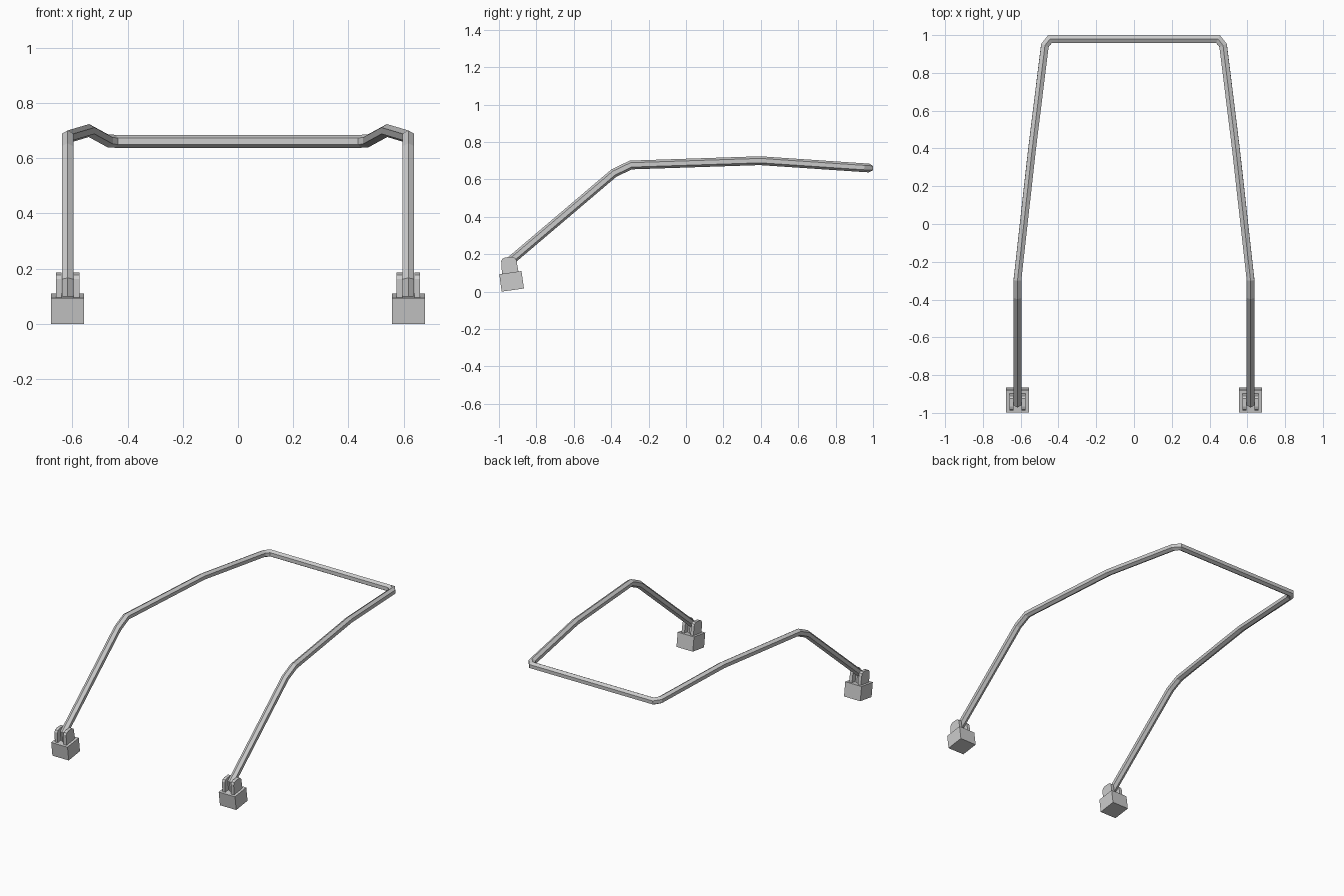
import bpy, bmesh, math
from mathutils import Vector, Matrix

if "Cube" in bpy.data.objects:
    bpy.data.objects.remove(bpy.data.objects["Cube"])

X = 0.617  # sideways position of the right leg


def finish(name, bm):
    """Turn a right-hand-side bmesh into an object mirrored across x = 0."""
    bmesh.ops.recalc_face_normals(bm, faces=bm.faces)
    mesh = bpy.data.meshes.new(name)
    bm.to_mesh(mesh)
    bm.free()
    ob = bpy.data.objects.new(name, mesh)
    bpy.context.collection.objects.link(ob)
    mir = ob.modifiers.new("mirror", 'MIRROR')
    mir.use_clip = True
    return ob


def sweep(bm, path, radius, sides, end_dir):
    """Constant-section mitred tube along a path."""
    pts = [Vector(p) for p in path]
    d = (pts[1] - pts[0]).normalized()
    side = Vector((1, 0, 0))
    up = side.cross(d)
    ring = [pts[0] + radius * (math.cos(a) * up + math.sin(a) * side)
            for a in (2 * math.pi * i / sides for i in range(sides))]
    prev = [bm.verts.new(v) for v in ring]
    bm.faces.new(prev)
    for i in range(1, len(pts)):
        d = (pts[i] - pts[i - 1]).normalized()
        nxt = (pts[i + 1] - pts[i]).normalized() if i + 1 < len(pts) else Vector(end_dir)
        n = (d + nxt).normalized()
        ring = [v + d * ((pts[i] - v).dot(n) / d.dot(n)) for v in ring]
        cur = [bm.verts.new(v) for v in ring]
        for k in range(sides):
            j = (k + 1) % sides
            bm.faces.new((prev[k], prev[j], cur[j], cur[k]))
        prev = cur


# Hexagonal tube frame: right half, open at the mirror plane
bm = bmesh.new()
sweep(bm, [(X, -0.936, 0.08), (X, -0.947, 0.157), (X, -0.385, 0.634),
           (X, -0.295, 0.677), (0.54, 0.395, 0.70), (0.472, 0.945, 0.663),
           (0.445, 0.979, 0.661), (0, 0.979, 0.661)], 0.0235, 6, (-1, 0, 0))
finish("tube_frame", bm)

# Tilted foot blocks
bm = bmesh.new()
bmesh.ops.create_cube(bm, size=1, matrix=Matrix.Translation((X, -0.9325, 0.055))
                      @ Matrix.Rotation(math.radians(8), 4, 'X')
                      @ Matrix.Diagonal((0.12, 0.12, 0.094, 1)))
finish("foot_block", bm)

# Pair of bracket plates clamping the tube on each foot
profile = [(-0.983, 0.08), (-0.988, 0.163), (-0.981, 0.176), (-0.966, 0.183),
           (-0.924, 0.186), (-0.911, 0.178), (-0.906, 0.165), (-0.893, 0.09)]
bm = bmesh.new()
for x0 in (X - 0.043, X + 0.022):
    face = bm.faces.new([bm.verts.new((x0, y, z)) for y, z in profile])
    ext = bmesh.ops.extrude_face_region(bm, geom=[face], use_keep_orig=True)
    bmesh.ops.translate(bm, vec=(0.021, 0, 0),
                        verts=[g for g in ext["geom"] if isinstance(g, bmesh.types.BMVert)])
finish("bracket_plates", bm)
